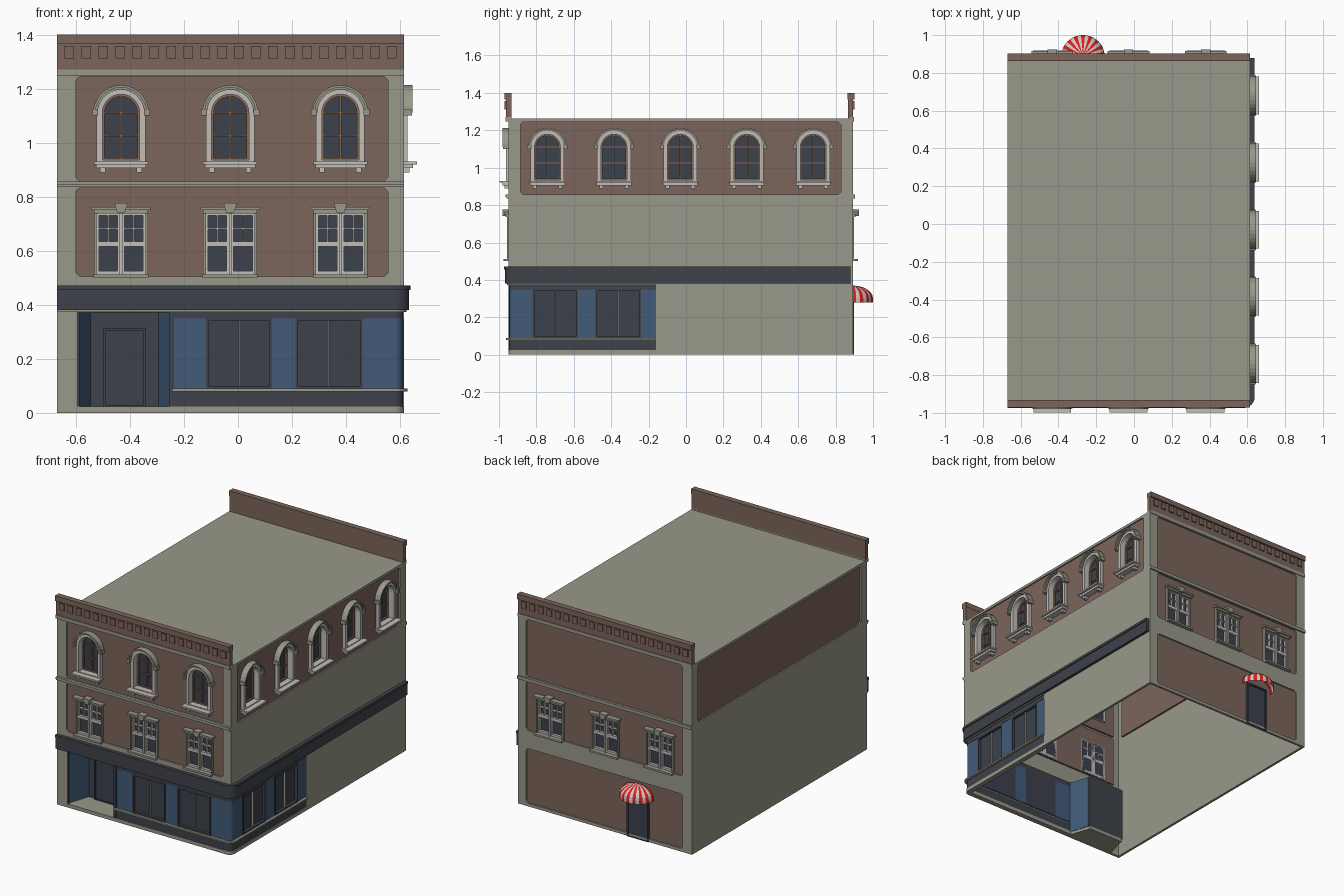
import bpy, bmesh, math
from mathutils import Vector as V

if "Cube" in bpy.data.objects:
    bpy.data.objects.remove(bpy.data.objects["Cube"])

def lin(c):
    return [((v / 255 + 0.055) / 1.055) ** 2.4 if v > 10 else v / 3294 for v in c] + [1]

COLOURS = {"pale_stone": (153, 152, 138), "brick": (124, 101, 91), "slate": (62, 66, 74),
           "blue_paint": (66, 91, 121), "glass": (60, 65, 76), "light_trim": (194, 191, 186),
           "brown_wood": (136, 104, 86), "awning_red": (222, 28, 34), "awning_white": (205, 203, 192)}
MATS = {}
for k, c in COLOURS.items():
    MATS[k] = bpy.data.materials.new(k)
    MATS[k].diffuse_color = lin(c)

# Each facade frame: origin, right, up, outward
FRONT = (V((0, -.95, 0)), V((1, 0, 0)), V((0, 0, 1)), V((0, -1, 0)))
RIGHT = (V((.615, 0, 0)), V((0, 1, 0)), V((0, 0, 1)), V((1, 0, 0)))
BACK = (V((0, .893, 0)), V((-1, 0, 0)), V((0, 0, 1)), V((0, 1, 0)))
LEFT = (V((-.67, 0, 0)), V((0, -1, 0)), V((0, 0, 1)), V((-1, 0, 0)))
PLAN = (V((0, 0, 0)), V((1, 0, 0)), V((0, 1, 0)), V((0, 0, 1)))
parts = {}

def part(name, mat):
    return parts.setdefault((name, mat), bmesh.new())

def plate(f, name, mat, loops, d0, d1):
    """Flat plate from an outer loop and hole loops, extruded from depth d0 to d1."""
    bm, (o, r, u, n) = part(name, mat), f
    faces, rings = [], []
    for d in (d0, d1):
        edges, layer = [], []
        for lp in loops:
            vs = [bm.verts.new(o + r * a + u * b + n * d) for a, b in lp]
            edges += [bm.edges.new((vs[i - 1], vs[i])) for i in range(len(vs))]
            layer.append(vs)
        rings.append(layer)
        res = bmesh.ops.triangle_fill(bm, edges=edges, use_beauty=True, normal=n)
        faces += [g for g in res["geom"] if isinstance(g, bmesh.types.BMFace)]
    for a, b in zip(*rings):
        faces += [bm.faces.new((a[i - 1], a[i], b[i], b[i - 1])) for i in range(len(a))]
    bmesh.ops.recalc_face_normals(bm, faces=faces)

def rect(a, b, c, d):
    return [(a, c), (b, c), (b, d), (a, d)]

def cut_rect(a, b, c, d, s=.014):
    return [(a + s, c), (b - s, c), (b, c + s), (b, d - s), (b - s, d), (a + s, d), (a, d - s), (a, c + s)]

def arch(u, w, z0, zs=1.11, n=14):
    return [(u - w, z0), (u + w, z0)] + [(u + w * math.cos(math.pi * i / n), zs + w * math.sin(math.pi * i / n))
                                         for i in range(n + 1)]

def ell(x0, y1, off, t, R=.035):
    """Plan strip along the front, round the corner and along the right side."""
    def path(q):
        rr = max(R + q, .002)
        arc = [(.58 + rr * math.sin(a), -.915 - rr * math.cos(a)) for a in (math.pi / 2 * i / 6 for i in range(7))]
        return [(x0, -.915 - rr)] + arc + [(.58 + rr, y1)]
    return path(off) + path(off - t)[::-1]

def arch_window(f, u, tag):
    n = tag + "_arch_window_"
    plate(f, n + "surround", "light_trim", [arch(u, .09, .925), arch(u, .069, .935)], -.045, .012)
    plate(f, n + "wood", "brown_wood", [arch(u, .07, .93), arch(u, .061, .943)], -.042, -.028)
    plate(f, n + "glass", "glass", [arch(u, .072, .928)], -.046, -.04)
    plate(f, n + "wood", "brown_wood", [rect(u - .004, u + .004, .935, 1.175)], -.041, -.031)
    for z in (1.025, 1.11):
        plate(f, n + "wood", "brown_wood", [rect(u - .068, u + .068, z - .003, z + .003)], -.041, -.032)
    for r0, r1, d in ((.086, .096, .018), (.094, .103, .03)):          # stepped hood
        out, inn = arch(u, r1, 0)[2:], arch(u, r0, 0)[2:]
        plate(f, n + "hood", "pale_stone", [out + inn[::-1]], -.012, d)
    for s in (-1, 1):                                                  # hood feet and sill brackets
        plate(f, n + "hood", "pale_stone", [rect(u + s * .097 - .011, u + s * .097 + .011, 1.1, 1.122)], -.012, .028)
        plate(f, n + "sill", "light_trim", [rect(u + s * .068 - .01, u + s * .068 + .01, .89, .907)], -.012, .02)
    plate(f, n + "sill", "light_trim", [rect(u - .1, u + .1, .92, .93)], -.012, .048)
    plate(f, n + "sill", "light_trim", [rect(u - .093, u + .093, .906, .92)], -.012, .032)

def sash_window(f, u, tag):
    n = tag + "_sash_window_"
    panes = []
    for s in (-1, 1):
        def pane(a, b, c, d):
            panes.append(rect(*sorted((u + s * a, u + s * b)), c, d))
        pane(.013, .082, .525, .615)
        for c, d in ((.635, .679), (.685, .73)):
            pane(.013, .045, c, d)
            pane(.05, .082, c, d)
    plate(f, n + "frame", "light_trim", [rect(u - .097, u + .097, .508, .745)] + panes, -.03, -.004)
    plate(f, n + "frame", "light_trim", [rect(u - .005, u + .005, .512, .74)], -.006, .006)
    plate(f, n + "glass", "glass", [rect(u - .095, u + .095, .51, .743)], -.03, -.022)
    plate(f, n + "lintel", "pale_stone", [rect(u - .1, u + .1, .737, .752)], -.014, .014)
    plate(f, n + "lintel", "pale_stone", [rect(u - .11, u + .11, .75, .762)], -.014, .024)
    plate(f, n + "keystone", "pale_stone", [[(u - .015, .742), (u + .015, .742), (u + .025, .777), (u - .025, .777)]], -.014, .032)
    plate(f, n + "sill", "pale_stone", [rect(u - .102, u + .102, .5, .512)], -.014, .026)
    for s in (-1, 1):
        plate(f, n + "jamb", "pale_stone", [rect(u + s * .095 - .005, u + s * .095 + .005, .51, .74)], -.014, .006)

def wall(f, tag, outline, panels):
    """Stone wall with recessed brick panels; panels = (rect, window holes)."""
    plate(f, tag + "_stone_wall", "pale_stone", [outline] + [cut_rect(*p) for p, h in panels], -.016, 0)
    for p, holes in panels:
        a, b, c, d = p
        plate(f, tag + "_brick_panel", "brick", [rect(a - .003, b + .003, c - .003, d + .003)] + holes, -.028, -.01)

# Walls and their windows
XS = (-.433, -.029, .379)
YS = (-.741, -.385, -.031, .325, .68)
MID, TOP = (.505, .833), (.857, 1.245)

def arches(us):
    return [arch(u, .088, .925) for u in us]

def sashes(us):
    return [rect(u - .095, u + .095, .51, .743) for u in us]

BX = [-x for x in XS]
wall(FRONT, "front", [(-.67, 0), (-.595, 0), (-.595, .38), (.615, .38), (.615, 1.26), (-.67, 1.26)],
     [((-.6, .555, *MID), sashes(XS)), ((-.6, .555, *TOP), arches(XS))])
wall(RIGHT, "right", [(-.16, 0), (.893, 0), (.893, 1.26), (-.95, 1.26), (-.95, .38), (-.16, .38)],
     [((-.885, .828, *TOP), arches(YS))])
wall(BACK, "back", rect(-.615, .67, 0, 1.26),
     [((-.555, .6, .02, .385), []), ((-.555, .6, *MID), sashes(BX)), ((-.555, .6, *TOP), [])])
wall(LEFT, "left", rect(-.893, .95, 0, 1.26), [((-.828, .885, *TOP), [])])
for x in XS:
    arch_window(FRONT, x, "front")
    sash_window(FRONT, x, "front")
    sash_window(BACK, -x, "back")
for y in YS:
    arch_window(RIGHT, y, "right")

# Roof, belt courses and parapets
plate(PLAN, "roof", "pale_stone", [rect(-.67, .615, -.95, .893)], 1.25, 1.262)
for f, tag, a, b, k in ((FRONT, "front", -.67, .615, 0), (BACK, "back", -.615, .67, -.012)):
    plate(f, tag + "_belt_course", "pale_stone", [rect(a, b, .835, .843)], -.01, .01)
    plate(f, tag + "_belt_course", "pale_stone", [rect(a, b, .843, .856)], -.01, .016 + k / 2)
    plate(f, tag + "_parapet_base", "pale_stone", [rect(a, b, 1.247, 1.27)], -.016, .016 + k)
    plate(f, tag + "_parapet", "brick", [rect(a, b, 1.262, 1.37)], -.016 + k, .012 + k)
    plate(f, tag + "_parapet_cap", "brick", [rect(a, b, 1.365, 1.4)], -.018 + k, .021 + k)
    for i in range(20):
        c = a + .046 + i * (b - a - .092) / 19
        plate(f, tag + "_dentils", "brick", [rect(c - .018, c + .018, 1.312, 1.357)], 0, .02 + k)

# Shopfront strips wrapping the corner
strip = [(-.595, -.95)] + ell(0, -.16, 0, .035)[1:-1] + [(-.245, -.915), (-.29, -.78), (-.55, -.78)]
plate(PLAN, "shop_base", "pale_stone", [strip], 0, .024)
plate(PLAN, "shop_riser", "slate", [ell(-.245, -.16, -.004, .025)], .022, .08)
plate(PLAN, "shop_ledge", "pale_stone", [ell(-.245, -.16, .012, .035)], .08, .09)
plate(PLAN, "shop_header", "slate", [ell(-.245, -.16, -.004, .025)], .35, .382)
plate(PLAN, "shop_corner_post", "blue_paint", [ell(.46, -.82, -.006, .025)], .09, .35)
plate(PLAN, "shop_fascia", "slate", [ell(-.67, .88, .018, .03)], .38, .46)
plate(PLAN, "shop_fascia_lip", "slate", [ell(-.67, .88, .024, .03)], .455, .472)
plate(PLAN, "shop_fascia_foot", "pale_stone", [ell(-.67, -.16, .008, .03)], .374, .381)

# Shop windows and blue posts
for f, posts, wins in ((FRONT, ((-.245, -.118), (.126, .213)), ((-.118, .126), (.213, .46))),
                       (RIGHT, ((-.58, -.485), (-.24, -.16)), ((-.82, -.58), (-.485, -.24)))):
    for a, b in posts:
        plate(f, "shop_posts", "blue_paint", [rect(a, b, .09, .35)], -.03, -.006)
    for a, b in wins:
        m = (a + b) / 2
        plate(f, "shop_window_glass", "glass", [rect(a, b, .09, .35)], -.03, -.022)
        plate(f, "shop_window_frame", "slate", [rect(a, b, .09, .35), rect(a + .009, b - .009, .1, .34)], -.026, -.003)
        plate(f, "shop_window_mullion", "pale_stone", [rect(m - .003, m + .003, .095, .345)], -.024, -.01)

# Recessed entrance with splayed blue sides
for s, x0, x1 in ((1, -.595, -.545), (-1, -.245, -.295)):
    plate(PLAN, "entrance_sides", "blue_paint",
          [[(x0, -.945), (x1, -.79), (x1 - s * .012, -.79), (x0 - s * .012, -.945)]], .02, .38)
    plate(PLAN, "entrance_posts", "slate", [rect(x0 - .008, x0 + .008, -.95, -.93)], .02, .38)
plate(PLAN, "entrance_ceiling", "slate", [[(-.595, -.945), (-.245, -.945), (-.295, -.785), (-.545, -.785)]], .37, .38)
plate(FRONT, "entrance_back", "slate", [rect(-.56, -.28, .02, .38)], -.17, -.158)
plate(FRONT, "entrance_door_frame", "slate", [rect(-.5, -.34, .024, .315), rect(-.49, -.35, .03, .303)], -.16, -.145)
plate(FRONT, "entrance_door", "glass", [rect(-.49, -.35, .03, .303)], -.16, -.153)

# Back door
plate(BACK, "back_door_frame", "slate", [rect(.19, .35, .0, .3), rect(.2, .34, .004, .29)], -.012, .006)
plate(BACK, "back_door", "glass", [rect(.2, .34, .004, .29)], -.012, -.003)

# Striped half-dome awning with a short valance
N, K = 17, 6
def awn(t, k):
    a = math.pi / 2 * min(k, K) / K
    w = math.sin(a)
    return V((-.27 + .114 * w * math.cos(t), .89 + .11 * w * math.sin(t), .302 + .068 * math.cos(a) if k <= K else .28))
for i in range(N):
    bm = part("awning_stripes", "awning_white" if i % 2 else "awning_red")
    for j in range(2):
        t0, t1 = (math.pi * (2 * i + j + q) / (2 * N) for q in (0, 1))
        for k in range(K + 1):
            pts = [awn(t0, k), awn(t0, k + 1), awn(t1, k + 1), awn(t1, k)]
            bm.faces.new([bm.verts.new(p) for p in (pts if k else pts[:3])])

# Turn collected parts into objects
for (name, mat), bm in parts.items():
    me = bpy.data.meshes.new(name)
    bm.to_mesh(me)
    bm.free()
    me.materials.append(MATS[mat])
    bpy.context.collection.objects.link(bpy.data.objects.new(name, me))

for m in bpy.data.materials:
    if m.users and not m.is_grease_pencil:
        m.use_nodes = True
        m.node_tree.nodes["Principled BSDF"].inputs["Base Color"].default_value = m.diffuse_color
